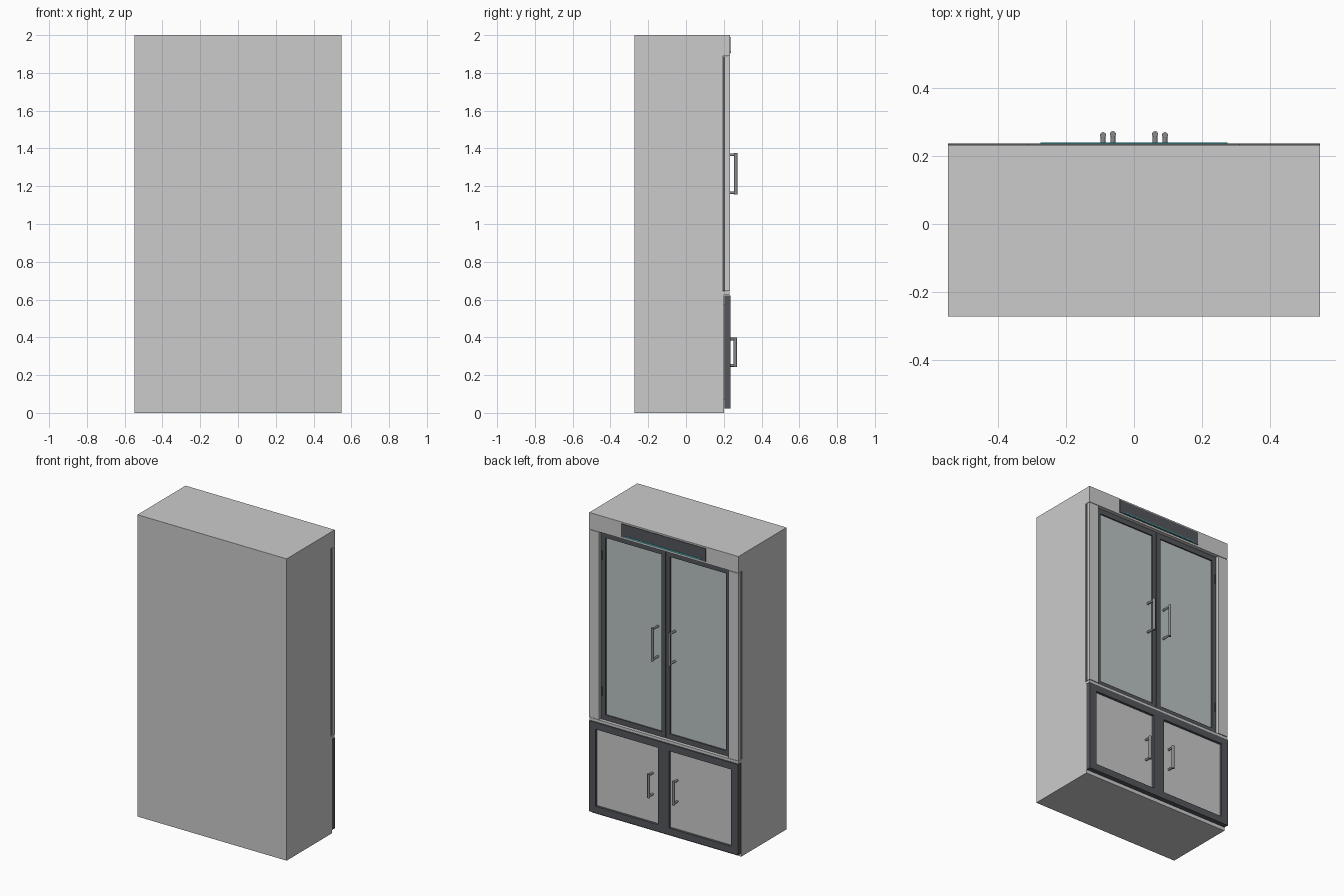
import bpy, bmesh
from math import pi
from mathutils import Matrix, Vector

if "Cube" in bpy.data.objects:
    bpy.data.objects.remove(bpy.data.objects["Cube"])


def material(name, rgb):
    m = bpy.data.materials.new(name)
    m.diffuse_color = (*rgb, 1)
    m.use_nodes = True
    m.node_tree.nodes["Principled BSDF"].inputs["Base Color"].default_value = m.diffuse_color
    return m


DARK = material("dark_frame", (0.09, 0.095, 0.105))
GLASS = material("glass", (0.50, 0.55, 0.56))
STEEL = material("handle_steel", (0.25, 0.255, 0.265))
TEAL = material("teal_strip", (0.05, 0.5, 0.55))


def finish(name, bm, mat=None):
    mesh = bpy.data.meshes.new(name)
    bm.to_mesh(mesh)
    bm.free()
    ob = bpy.data.objects.new(name, mesh)
    bpy.context.collection.objects.link(ob)
    if mat:
        mesh.materials.append(mat)
    return ob


def add_box(bm, x, y, z):
    size = Matrix.Diagonal((x[1] - x[0], y[1] - y[0], z[1] - z[0], 1))
    centre = Matrix.Translation((sum(x) / 2, sum(y) / 2, sum(z) / 2))
    bmesh.ops.create_cube(bm, size=1, matrix=centre @ size)


def box(name, x, y, z, mat=None):
    bm = bmesh.new()
    add_box(bm, x, y, z)
    return finish(name, bm, mat)


def add_rod(bm, a, b, r):
    a, b = Vector(a), Vector(b)
    d = b - a
    rot = d.to_track_quat('Z', 'Y').to_matrix().to_4x4()
    bmesh.ops.create_cone(bm, cap_ends=True, segments=16, radius1=r, radius2=r,
                          depth=d.length, matrix=Matrix.Translation((a + b) / 2) @ rot)


def smooth(ob):
    bpy.context.view_layer.objects.active = ob
    ob.select_set(True)
    bpy.ops.object.shade_smooth_by_angle()
    ob.select_set(False)


def frame(name, x, y, z, outer, inner, rail):
    """Rectangular door frame extruded along y; inner/outer stile widths may differ."""
    left, right = (inner, outer) if x[0] > 0 else (outer, inner)
    hx, hz = (x[0] + left, x[1] - right), (z[0] + rail, z[1] - rail)
    bm = bmesh.new()
    rings = []
    for yy in y:
        for (xa, xb), (za, zb) in ((x, z), (hx, hz)):
            rings.append([bm.verts.new((px, yy, pz)) for px, pz in
                          ((xa, za), (xb, za), (xb, zb), (xa, zb))])
    for a, b in ((0, 1), (1, 3), (3, 2), (2, 0)):
        for i in range(4):
            j = (i + 1) % 4
            bm.faces.new((rings[a][i], rings[a][j], rings[b][j], rings[b][i]))
    bmesh.ops.recalc_face_normals(bm, faces=bm.faces)
    finish(name, bm, DARK)
    return hx, hz


def handle(name, x, y0, y1, z, r):
    bm = bmesh.new()
    add_rod(bm, (x, y1 - r, z[0]), (x, y1 - r, z[1]), r)
    for pz in (z[0] + r, z[1] - r):
        add_rod(bm, (x, y0, pz), (x, y1 - r, pz), r * 0.8)
    smooth(finish(name, bm, STEEL))


W = 0.547
# Cabinet body, header and ledge between the door rows
box("carcass", (-W, W), (-0.272, 0.193), (0, 2))
box("header", (-W, W), (0.193, 0.232), (1.89, 2))
box("ledge", (-W, W), (0.193, 0.230), (0.624, 0.642))
box("base_front", (-W, W), (0.193, 0.202), (0, 0.624))
# Dark shadow-gap backing between body and side pilasters
box("gap_backing", (-W + 0.006, W - 0.006), (0.193, 0.196), (0.642, 1.89), DARK)

# Top vent panel with light strip
box("top_panel", (-0.31, 0.31), (0.232, 0.236), (1.903, 1.99), DARK)
box("light_strip", (-0.275, 0.275), (0.236, 0.239), (1.908, 1.914), TEAL)

for s, side in ((-1, "left"), (1, "right")):
    def span(a, b):
        return tuple(sorted((s * a, s * b)))

    # Side pilaster
    box(f"{side}_pilaster", span(0.475, W), (0.206, 0.232), (0.645, 1.887))
    box(f"{side}_pilaster_spacer", span(0.475, W - 0.006), (0.196, 0.206), (0.645, 1.887), DARK)

    # Upper glazed door
    hx, hz = frame(f"{side}_upper_door_frame", span(0.002, 0.474), (0.196, 0.212),
                   (0.644, 1.886), 0.032, 0.030, 0.034)
    box(f"{side}_upper_glass", hx, (0.197, 0.203), hz, GLASS)
    handle(f"{side}_upper_handle", s * 0.062, 0.203, 0.273, (1.157, 1.375), 0.009)

    # Upper door hinges
    bm = bmesh.new()
    for hz0 in (0.80, 1.70):
        add_rod(bm, (s * 0.467, 0.213, hz0), (s * 0.467, 0.213, hz0 + 0.06), 0.005)
    smooth(finish(f"{side}_hinges", bm, DARK))

    # Lower panelled door
    hx, hz = frame(f"{side}_lower_door_frame", span(0.001, W), (0.205, 0.236),
                   (0.022, 0.622), 0.050, 0.040, 0.045)
    box(f"{side}_lower_panel", hx, (0.200, 0.220), hz)
    handle(f"{side}_lower_handle", s * 0.091, 0.218, 0.270, (0.242, 0.40), 0.009)
